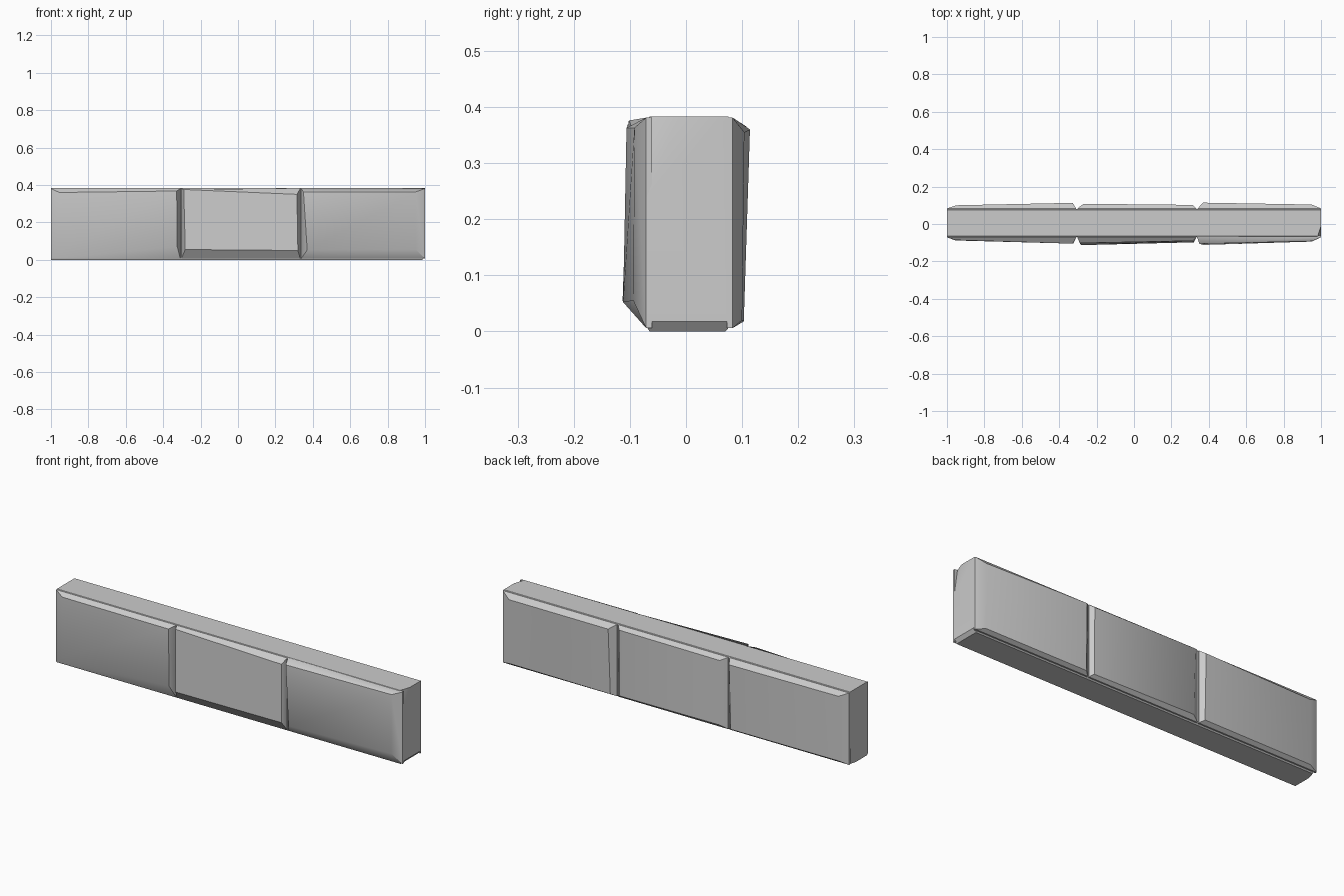
import bpy, bmesh, math
from mathutils import Vector

if "Cube" in bpy.data.objects:
    bpy.data.objects.remove(bpy.data.objects["Cube"])


def finish(bm, name):
    bmesh.ops.recalc_face_normals(bm, faces=bm.faces)
    me = bpy.data.meshes.new(name)
    bm.to_mesh(me)
    bm.free()
    ob = bpy.data.objects.new(name, me)
    bpy.context.collection.objects.link(ob)
    bpy.context.view_layer.objects.active = ob
    ob.select_set(True)
    bpy.ops.object.shade_smooth_by_angle(angle=math.radians(35))
    ob.select_set(False)


def chip(bm, p, q, r, keep):
    # slice off the side of plane pqr that does not hold the point "keep"
    p, q, r = Vector(p), Vector(q), Vector(r)
    n = (q - p).cross(r - p).normalized()
    if n.dot(Vector(keep) - p) > 0:
        n = -n
    cut = bmesh.ops.bisect_plane(bm, geom=bm.verts[:] + bm.edges[:] + bm.faces[:],
                                 plane_co=p, plane_no=n, clear_outer=True)
    edges = [e for e in cut['geom_cut'] if isinstance(e, bmesh.types.BMEdge)]
    bmesh.ops.contextual_create(bm, geom=edges)


# mortar core: profile in y, z swept along x, with chipped ends
bm = bmesh.new()
profile = [(-.065, 0), (.07, 0), (.081, .012), (.081, .378), (.075, .383), (-.065, .383), (-.07, .378), (-.07, .008)]
face = bm.faces.new([bm.verts.new((-1, y, z)) for y, z in profile])
ext = bmesh.ops.extrude_face_region(bm, geom=[face])
bmesh.ops.translate(bm, vec=(2, 0, 0), verts=[v for v in ext['geom'] if isinstance(v, bmesh.types.BMVert)])
mid = (0, 0, .19)
chip(bm, (1, -.012, .383), (1, -.07, .24), (.98, -.07, .383), mid)
chip(bm, (1, 0, .018), (.985, 0, 0), (1, .05, .018), mid)
chip(bm, (-1, .081, .2), (-1, .03, 0), (-.985, .081, 0), mid)
finish(bm, "mortar_core")


def brick_face(name, x0, x1, base, inner, zlo=.006):
    # bevelled brick front: rectangle at the core, uneven quad outside
    bm = bmesh.new()
    s = math.copysign(1, base)
    outer = [(x0, zlo), (x1, zlo), (x1, .381), (x0, .381)]
    rings = [[bm.verts.new((x, base - s * .01, z)) for x, z in outer],
             [bm.verts.new((x, base, z)) for x, z in outer],
             [bm.verts.new((x, y, z)) for x, y, z in inner]]
    for a, b in zip(rings, rings[1:]):
        for i in range(4):
            j = (i + 1) % 4
            bm.faces.new((a[i], a[j], b[j], b[i]))
    bm.faces.new(rings[0])
    bm.faces.new(rings[2])
    finish(bm, name)


# front bricks (inner corners: lower left, lower right, upper right, upper left)
f = -.071
brick_face("front_brick_left", -1, -.308, f,
           [(-.955, -.088, .045), (-.325, -.104, .07), (-.328, -.105, .368), (-.955, -.086, .36)])
brick_face("front_brick_middle", -.303, .333, f,
           [(-.282, -.113, .055), (.32, -.098, .05), (.315, -.09, .35), (-.29, -.102, .376)])
brick_face("front_brick_right", .337, 1, f,
           [(.37, -.112, .052), (.95, -.094, .055), (.95, -.092, .363), (.35, -.106, .363)])

# back bricks
b = .083
brick_face("back_brick_left", -1, -.31, b,
           [(-.95, .1, .02), (-.33, .103, .02), (-.328, .113, .36), (-.95, .1, .357)])
brick_face("back_brick_middle", -.302, .333, b,
           [(-.265, .102, .025), (.315, .098, .02), (.315, .102, .365), (-.27, .108, .365)])
brick_face("back_brick_right", .34, 1, b,
           [(.365, .103, .018), (.95, .1, .02), (.95, .104, .355), (.37, .114, .36)])
